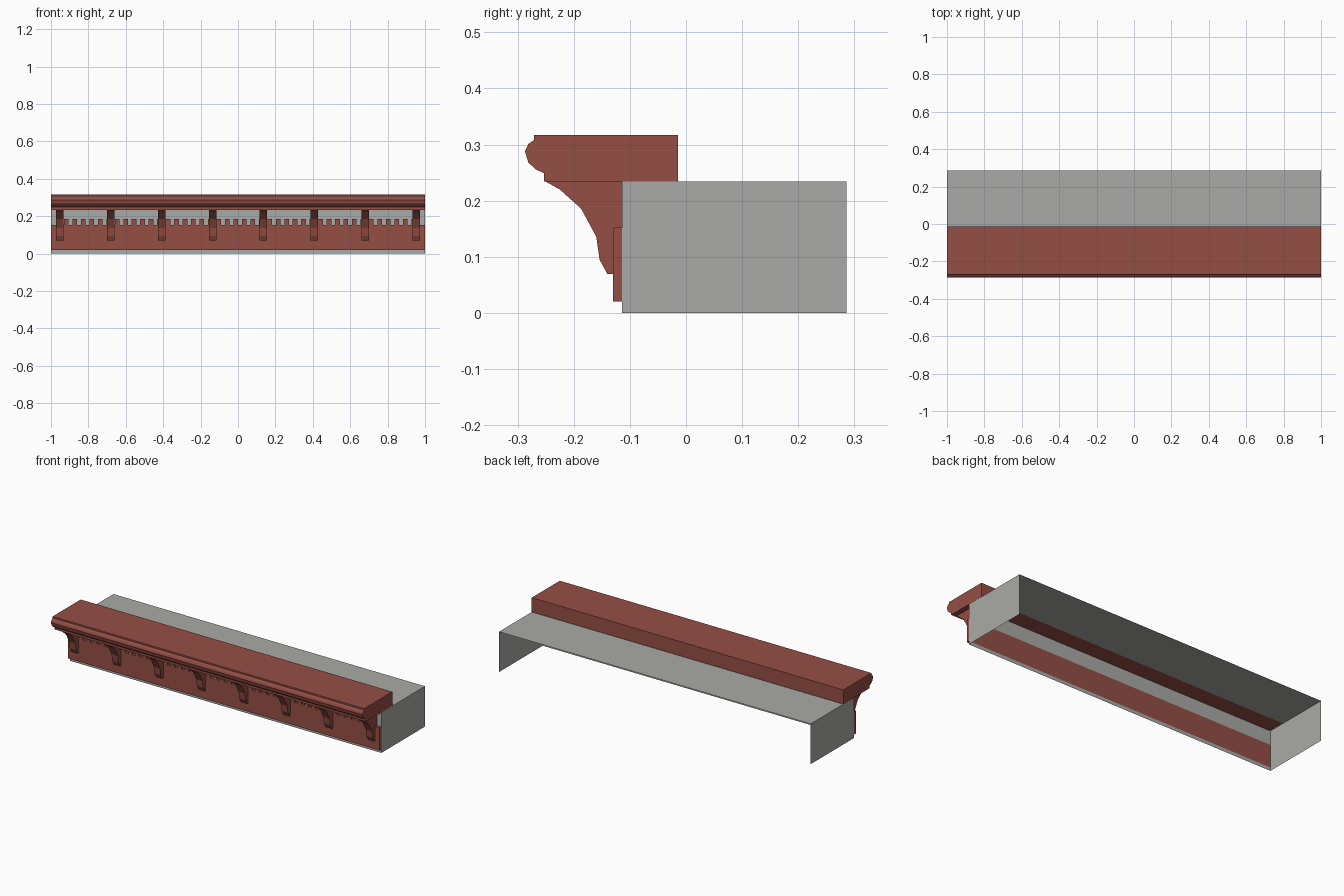
import bpy, bmesh

if "Cube" in bpy.data.objects:
    bpy.data.objects.remove(bpy.data.objects["Cube"])


def material(name, rgb):
    m = bpy.data.materials.new(name)
    m.diffuse_color = (*rgb, 1)
    m.use_nodes = True
    m.node_tree.nodes["Principled BSDF"].inputs["Base Color"].default_value = m.diffuse_color
    return m


RED = material("brick red", (0.30, 0.077, 0.06))
GRAY = material("warm gray", (0.40, 0.40, 0.385))

FRONT, BACK, TOP = -0.114, 0.286, 0.234


def finish(name, bm, mat):
    me = bpy.data.meshes.new(name)
    bm.to_mesh(me)
    bm.free()
    me.materials.append(mat)
    ob = bpy.data.objects.new(name, me)
    bpy.context.collection.objects.link(ob)
    return ob


def add_prism(bm, profile, x0, x1):
    """Closed (y, z) profile extruded along x."""
    a = [bm.verts.new((x0, y, z)) for y, z in profile]
    b = [bm.verts.new((x1, y, z)) for y, z in profile]
    faces = [bm.faces.new(a), bm.faces.new(b[::-1])]
    n = len(profile)
    for i in range(n):
        j = (i + 1) % n
        faces.append(bm.faces.new((a[i], b[i], b[j], a[j])))
    bmesh.ops.recalc_face_normals(bm, faces=faces)


def rect(y0, y1, z0, z1):
    return [(y0, z0), (y1, z0), (y1, z1), (y0, z1)]


def quad(bm, *pts):
    bm.faces.new([bm.verts.new(p) for p in pts])


# Thin shell: roof, two ends and front wall; back and underside are open
bm = bmesh.new()
quad(bm, (-1, -0.014, TOP), (1, -0.014, TOP), (1, BACK, TOP), (-1, BACK, TOP))
quad(bm, (1, FRONT, 0), (1, BACK, 0), (1, BACK, TOP), (1, FRONT, TOP))
quad(bm, (-1, BACK, 0), (-1, FRONT, 0), (-1, FRONT, TOP), (-1, BACK, TOP))
for z0, z1 in ((0, 0.02), (0.152, TOP)):   # wall above and below the frieze
    quad(bm, (-1, FRONT, z0), (1, FRONT, z0), (1, FRONT, z1), (-1, FRONT, z1))
finish("wall_shell", bm, GRAY)

# Moulded cornice
bm = bmesh.new()
add_prism(bm, [(-0.014, 0.2345), (-0.014, 0.317), (-0.271, 0.317),
               (-0.271, 0.308), (-0.281, 0.301), (-0.287, 0.288),
               (-0.281, 0.268), (-0.268, 0.256), (-0.253, 0.249),
               (-0.253, 0.2345)], -1, 1)
finish("cornice", bm, RED)

# Flat frieze board
bm = bmesh.new()
add_prism(bm, rect(-0.13, FRONT, 0.02, 0.152), -1, 1)
finish("frieze_board", bm, RED)

# Row of dentils
bm = bmesh.new()
for k in range(42):
    x = -0.918 + k * 0.0453
    add_prism(bm, rect(-0.13, FRONT - 0.0005, 0.152, 0.186), x - 0.0125, x + 0.0125)
finish("dentils", bm, RED)

# Curved brackets
bm = bmesh.new()
for k in range(8):
    x = -0.952 + k * 0.272
    add_prism(bm, [(FRONT - 0.0005, TOP), (-0.25, TOP), (-0.225, 0.22),
                   (-0.187, 0.186), (-0.16, 0.136), (-0.154, 0.095),
                   (-0.14, 0.069), (FRONT - 0.0005, 0.069)], x - 0.02, x + 0.02)
finish("brackets", bm, RED)
